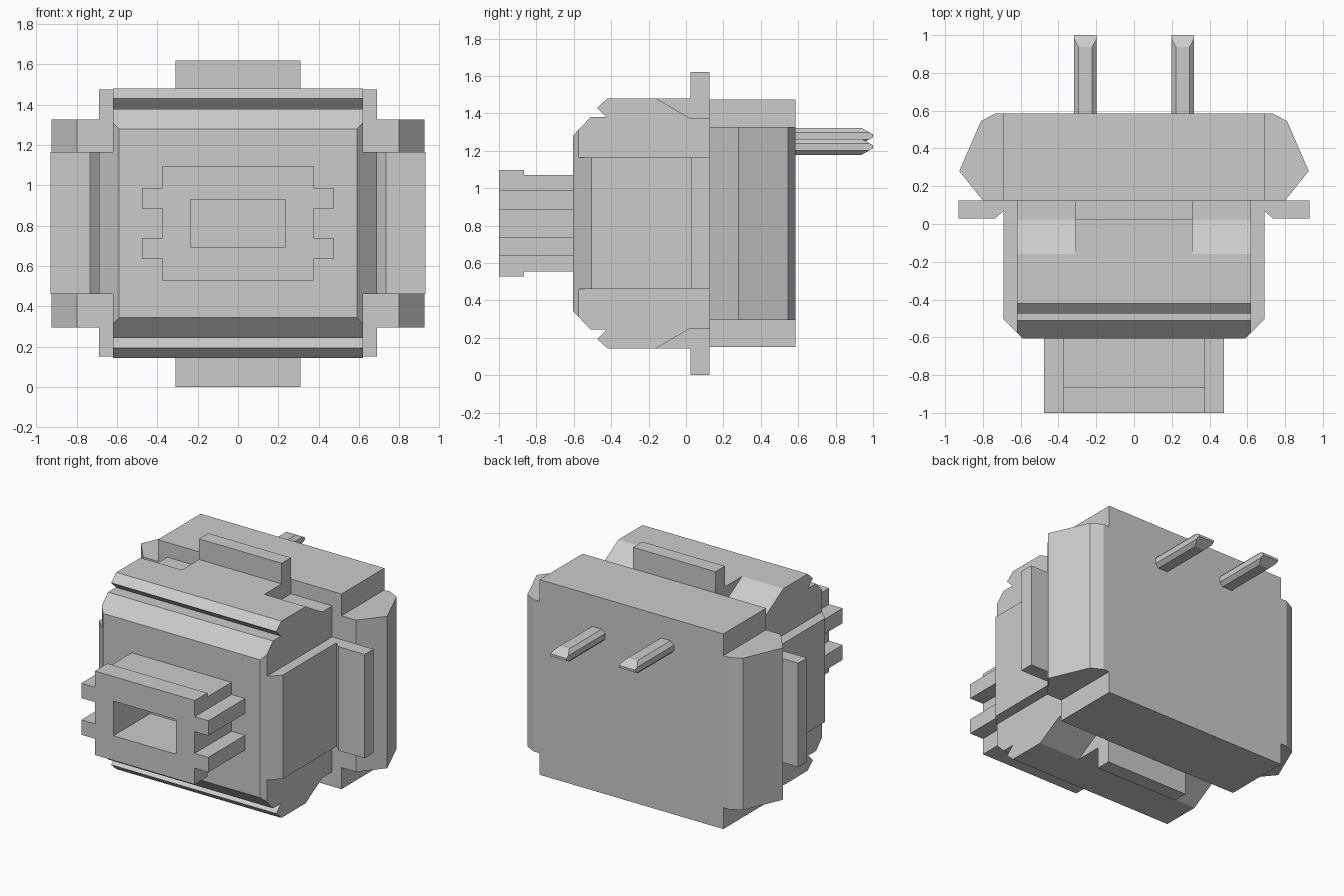
import bpy, bmesh
from mathutils import Vector

if "Cube" in bpy.data.objects:
    bpy.data.objects.remove(bpy.data.objects["Cube"])

ZC = 0.812  # mid height, top and bottom mirror about it


def cut(bm, co, no):
    """Slice away the side the normal points to and cap the opening."""
    geom = bm.verts[:] + bm.edges[:] + bm.faces[:]
    res = bmesh.ops.bisect_plane(bm, geom=geom, plane_co=co, plane_no=no, clear_outer=True)
    edges = [e for e in res["geom_cut"] if isinstance(e, bmesh.types.BMEdge)]
    bmesh.ops.edgenet_fill(bm, edges=edges)


def add_prism(bm, pts, axis, a, b):
    """Extrude a 2D outline along an axis from a to b."""
    order = {"x": lambda u, v, t: (t, u, v),
             "y": lambda u, v, t: (u, t, v),
             "z": lambda u, v, t: (u, v, t)}[axis]
    lo = [bm.verts.new(order(u, v, a)) for u, v in pts]
    hi = [bm.verts.new(order(u, v, b)) for u, v in pts]
    n = len(pts)
    bm.faces.new(lo)
    bm.faces.new(hi[::-1])
    for i in range(n):
        j = (i + 1) % n
        bm.faces.new((lo[i], hi[i], hi[j], lo[j]))


def make(name, prisms, cuts=(), mirror=False, cutter=None, helper=False):
    bm = bmesh.new()
    for p in prisms:
        add_prism(bm, *p)
    for co, no in cuts:
        cut(bm, Vector(co), Vector(no))
    bmesh.ops.recalc_face_normals(bm, faces=bm.faces[:])
    me = bpy.data.meshes.new(name)
    bm.to_mesh(me)
    bm.free()
    ob = bpy.data.objects.new(name, me)
    bpy.context.collection.objects.link(ob)
    if mirror:
        mod = ob.modifiers.new("mirror", "MIRROR")
        mod.use_mirror_merge = False
    if cutter:
        mod = ob.modifiers.new("cut", "BOOLEAN")
        mod.operation, mod.solver, mod.object = "DIFFERENCE", "EXACT", cutter
    if helper:
        ob.hide_render = True
        ob.hide_set(True)
    return ob


def rect(u0, u1, v0, v1):
    return [(u0, v0), (u1, v0), (u1, v1), (u0, v1)]


def flip_z(pts):
    return [(u, 2 * ZC - v) for u, v in pts]


# Main housing: side profile with lips, sloped corner pockets, chamfered front edges
half = [(-0.605, 1.28), (-0.51, 1.38), (-0.425, 1.38), (-0.475, 1.43), (-0.42, 1.48), (0.125, 1.48)]
pocket = [(-0.16, 1.48), (0.02, 1.375), (0.2, 1.375), (0.2, 1.6), (-0.16, 1.6)]
pockets = make("housing_pocket_cutter",
               [(p, "x", s * 0.31, s * 0.75) for p in (pocket, flip_z(pocket)) for s in (-1, 1)],
               helper=True)
make("housing", [(half + flip_z(half)[::-1], "x", -0.62, 0.62)],
     cuts=[((s * 0.59, -0.605, 0), (s, -1, 0)) for s in (-1, 1)], cutter=pockets)

# Side panels with outward flange
make("side_flange", [([(0.62, -0.575), (0.69, -0.505), (0.69, 0.07), (0.735, 0.03),
                       (0.93, 0.03), (0.93, 0.125), (0.62, 0.125)], "z", 0.46, 1.165)], mirror=True)

# Top and bottom tabs
make("top_tab", [(rect(-0.31, 0.31, 0.025, 0.125), "z", 1.47, 1.62)])
make("bottom_tab", [(rect(-0.31, 0.31, 0.025, 0.125), "z", 0.0, 0.15)])

# Rear block and its flared sides
make("rear_block", [(rect(-0.69, 0.69, 0.125, 0.585), "z", 0.15, 1.475)])
make("rear_side", [([(0.69, 0.125), (0.8, 0.125), (0.925, 0.28), (0.81, 0.545),
                     (0.735, 0.585), (0.69, 0.585)], "z", 0.296, 1.327)], mirror=True)

# Front plug: ribbed outline, opening through it, necked behind the rim
side = [(0.375, 0.527), (0.375, 0.637), (0.477, 0.637), (0.477, 0.738), (0.375, 0.738)]
right = side + flip_z(side)[::-1]
neck = rect(-0.865, -0.5, 1.07, 1.2)
plug_cut = make("plug_cutter", [(rect(-0.235, 0.235, 0.695, 0.93), "y", -1.1, -0.5),
                                (neck, "x", -0.6, 0.6), (flip_z(neck), "x", -0.6, 0.6)], helper=True)
make("plug", [(right + [(-x, z) for x, z in right[::-1]], "y", -1.0, -0.605)], cutter=plug_cut)

# Two rear pins with bevelled sides and tapered tips, set at slightly different heights
W, H, C = 0.06, 0.043, 0.024
for name, x, z in (("right_pin", 0.258, 1.221), ("left_pin", -0.258, 1.28)):
    octagon = [(W, -H + C), (W, H - C), (W - C, H), (-W + C, H),
               (-W, H - C), (-W, -H + C), (-W + C, -H), (W - C, -H)]
    make(name, [([(x + u, z + v) for u, v in octagon], "y", 0.58, 1.0)],
         cuts=[((x, 0.937, z + s * H), (0, 0.035, s * 0.063)) for s in (-1, 1)])
